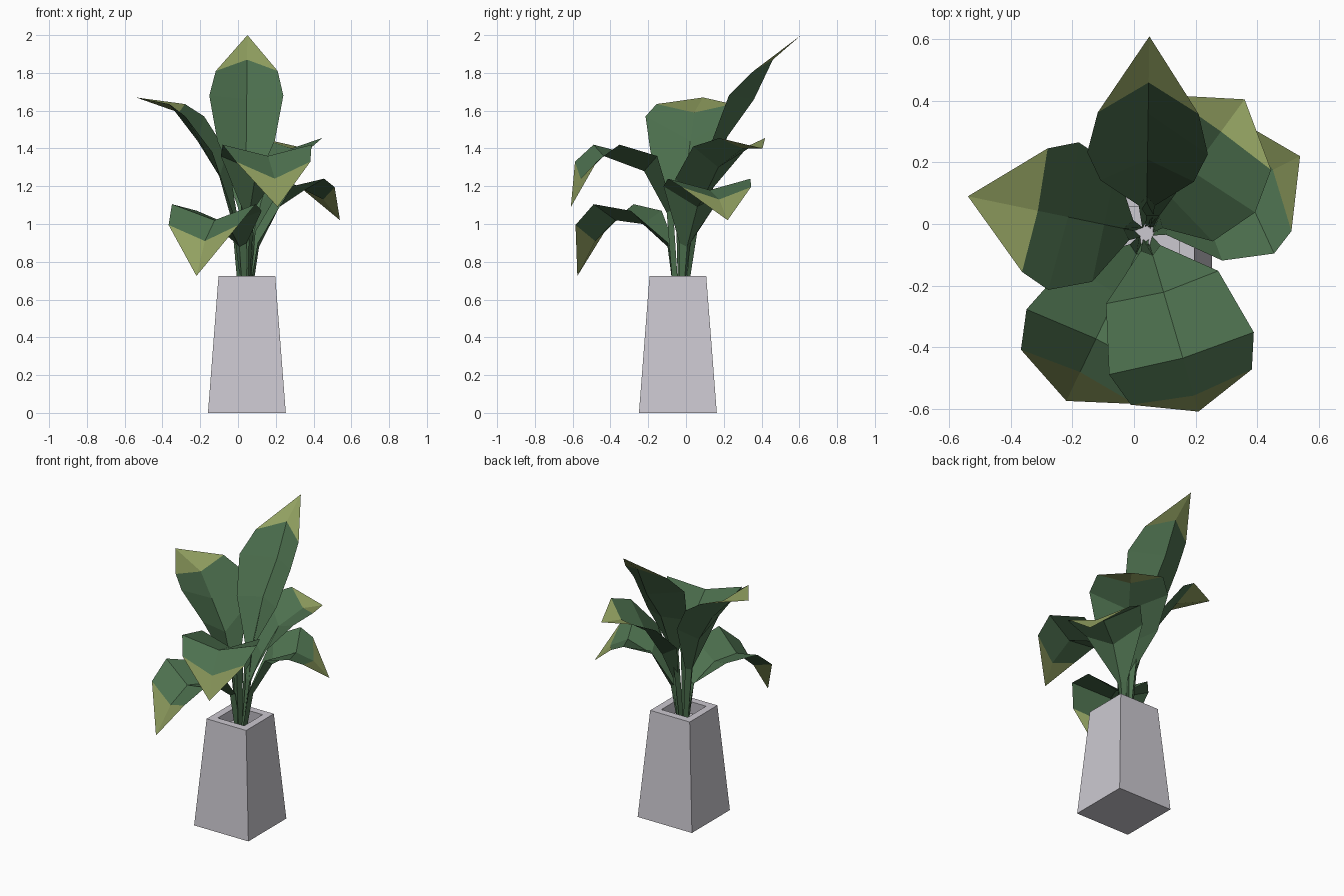
import bpy, bmesh
from math import radians, sin, cos


def material(name, rgb):
    m = bpy.data.materials.new(name)
    m.diffuse_color = (*rgb, 1)
    return m


GREEN = material("leaf green", (0.075, 0.165, 0.078))
OLIVE = material("leaf tip olive", (0.285, 0.352, 0.118))
STONE = material("pale stone", (0.60, 0.58, 0.63))


def finish(name, bm, mats):
    mesh = bpy.data.meshes.new(name)
    bm.to_mesh(mesh)
    bm.free()
    for m in mats:
        mesh.materials.append(m)
    ob = bpy.data.objects.new(name, mesh)
    bpy.context.collection.objects.link(ob)
    return ob


# Tapered square pot: stacked square rings, outside then down the inside
def pot():
    bm = bmesh.new()
    rings = []
    for half, z in ((0.206, 0), (0.15, 0.725), (0.10, 0.725), (0.107, 0.64)):
        rings.append([bm.verts.new((0.047 + sx * half, -0.043 + sy * half, z))
                      for sx, sy in ((-1, -1), (1, -1), (1, 1), (-1, 1))])
    for a, b in zip(rings, rings[1:]):
        for i in range(4):
            j = (i + 1) % 4
            bm.faces.new((a[i], a[j], b[j], b[i]))
    bm.faces.new(rings[0][::-1])
    bm.faces.new(rings[-1])
    finish("pot", bm, [STONE])


CX, CY = 0.04, -0.03                      # where all stems meet
WIDTHS = (0.016, 0.033, 0.19, 0.245, 0.205)  # half widths, stem to tip


# Creased leaf: each row is (midrib radius, midrib z, edge radius, edge z)
def leaf(name, azimuth, rows, tip, width=1.0):
    a = radians(azimuth)
    bm = bmesh.new()

    def vert(r, side, z):
        return bm.verts.new((CX + r * cos(a) - side * sin(a),
                             CY + r * sin(a) + side * cos(a), z))

    rows = [(0.04, 0.64, 0.015, 0.64)] + rows
    grid = [(vert(er, -w * width, ez), vert(mr, 0, mz), vert(er, w * width, ez))
            for (mr, mz, er, ez), w in zip(rows, WIDTHS)]
    for p, q in zip(grid, grid[1:]):
        for i in (0, 1):
            bm.faces.new((p[i], q[i], q[i + 1], p[i + 1]))
    # coloured point of the leaf
    end = vert(tip[0], 0, tip[1])
    last = grid[-1]
    for i in (0, 1):
        bm.faces.new((last[i], end, last[i + 1])).material_index = 1
    finish(name, bm, [GREEN, OLIVE])


pot()
leaf("leaf_back", 89.1,
     [(0.12, 1.15, 0.09, 1.16), (0.24, 1.45, 0.17, 1.44),
      (0.39, 1.66, 0.26, 1.68), (0.49, 1.87, 0.39, 1.81)], (0.64, 2.0), 0.8)
leaf("leaf_left", 168.3,
     [(0.075, 1.02, 0.05, 1.03), (0.14, 1.25, 0.14, 1.38),
      (0.26, 1.44, 0.275, 1.57), (0.36, 1.59, 0.37, 1.635)], (0.592, 1.67))
leaf("leaf_front_left", 244.5,
     [(0.075, 0.88, 0.055, 0.90), (0.22, 1.0, 0.20, 1.07),
      (0.38, 1.02, 0.391, 1.105), (0.50, 0.91, 0.517, 0.995)], (0.604, 0.725))
leaf("leaf_front_right", -73.7,
     [(0.075, 1.06, 0.05, 1.08), (0.20, 1.28, 0.183, 1.36),
      (0.423, 1.36, 0.407, 1.42), (0.55, 1.24, 0.521, 1.33)], (0.604, 1.09))
leaf("leaf_back_right", 53.7,
     [(0.07, 0.95, 0.045, 0.96), (0.14, 1.12, 0.107, 1.24),
      (0.25, 1.30, 0.264, 1.41), (0.41, 1.40, 0.406, 1.455)], (0.54, 1.40))
leaf("leaf_right", 26.6,
     [(0.08, 0.88, 0.055, 0.90), (0.20, 1.09, 0.181, 1.20),
      (0.35, 1.18, 0.342, 1.24), (0.46, 1.13, 0.425, 1.195)], (0.559, 1.02))
